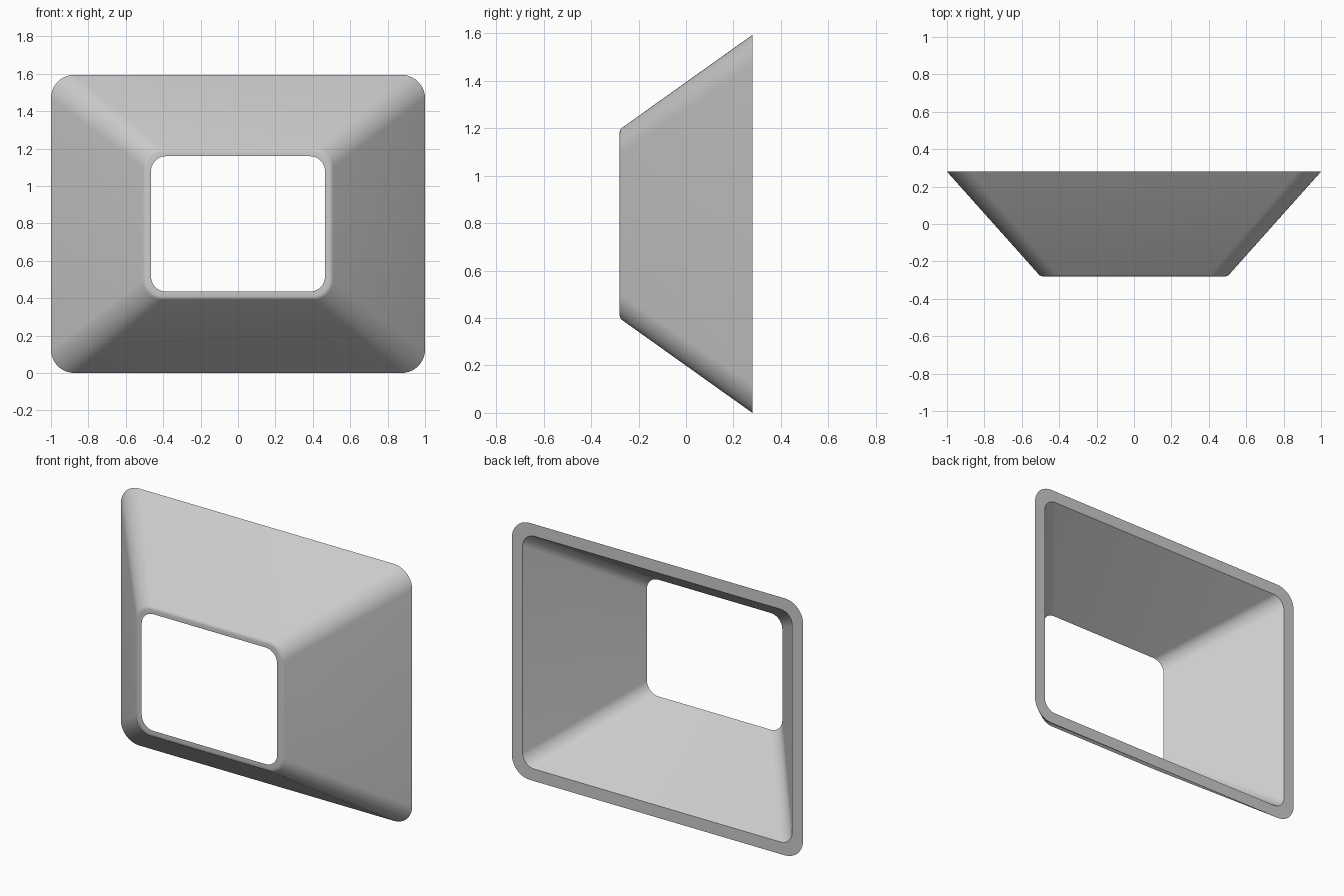
import bpy, bmesh, math

cube = bpy.data.objects.get("Cube")
if cube:
    bpy.data.objects.remove(cube, do_unlink=True)

MID_Z = 0.797
STEPS = 10


def rounded_loop(bm, y, half_w, half_h, radius):
    """Ring of vertices around a rounded rectangle facing the front."""
    ring = []
    for corner, (sx, sz) in enumerate([(1, 1), (-1, 1), (-1, -1), (1, -1)]):
        for i in range(STEPS + 1):
            a = math.pi / 2 * (corner + i / STEPS)
            x = sx * (half_w - radius) + radius * math.cos(a)
            z = sz * (half_h - radius) + radius * math.sin(a)
            ring.append(bm.verts.new((x, y, MID_Z + z)))
    return ring


# Flared shroud: outer wall, front rim, inner wall and back flange
bm = bmesh.new()
loops = [
    rounded_loop(bm, 0.28, 1.0, 0.797, 0.125),
    rounded_loop(bm, -0.28, 0.5, 0.398, 0.1),
    rounded_loop(bm, -0.28, 0.465, 0.362, 0.08),
    rounded_loop(bm, 0.28, 0.925, 0.722, 0.08),
]
for k, ring in enumerate(loops):
    following = loops[(k + 1) % len(loops)]
    for i in range(len(ring)):
        j = (i + 1) % len(ring)
        bm.faces.new((ring[i], ring[j], following[j], following[i]))
bmesh.ops.recalc_face_normals(bm, faces=bm.faces)

# Softened outer edge of the front rim
front = set(loops[1])
rim_edges = [e for e in bm.edges if e.verts[0] in front and e.verts[1] in front]
bmesh.ops.bevel(bm, geom=rim_edges, offset=0.012, offset_type='OFFSET',
                segments=3, profile=0.5, affect='EDGES')

mesh = bpy.data.meshes.new("flared_shroud")
bm.to_mesh(mesh)
bm.free()
shroud = bpy.data.objects.new("flared_shroud", mesh)
bpy.context.collection.objects.link(shroud)

# Plain grey finish
grey = bpy.data.materials.new("light_grey")
grey.use_nodes = True
colour = (0.6, 0.6, 0.6, 1)
grey.diffuse_color = colour
grey.node_tree.nodes["Principled BSDF"].inputs["Base Color"].default_value = colour
mesh.materials.append(grey)

# Smooth corners, crisp rims
bpy.ops.object.select_all(action='DESELECT')
shroud.select_set(True)
bpy.context.view_layer.objects.active = shroud
bpy.ops.object.shade_smooth_by_angle(angle=math.radians(30))
